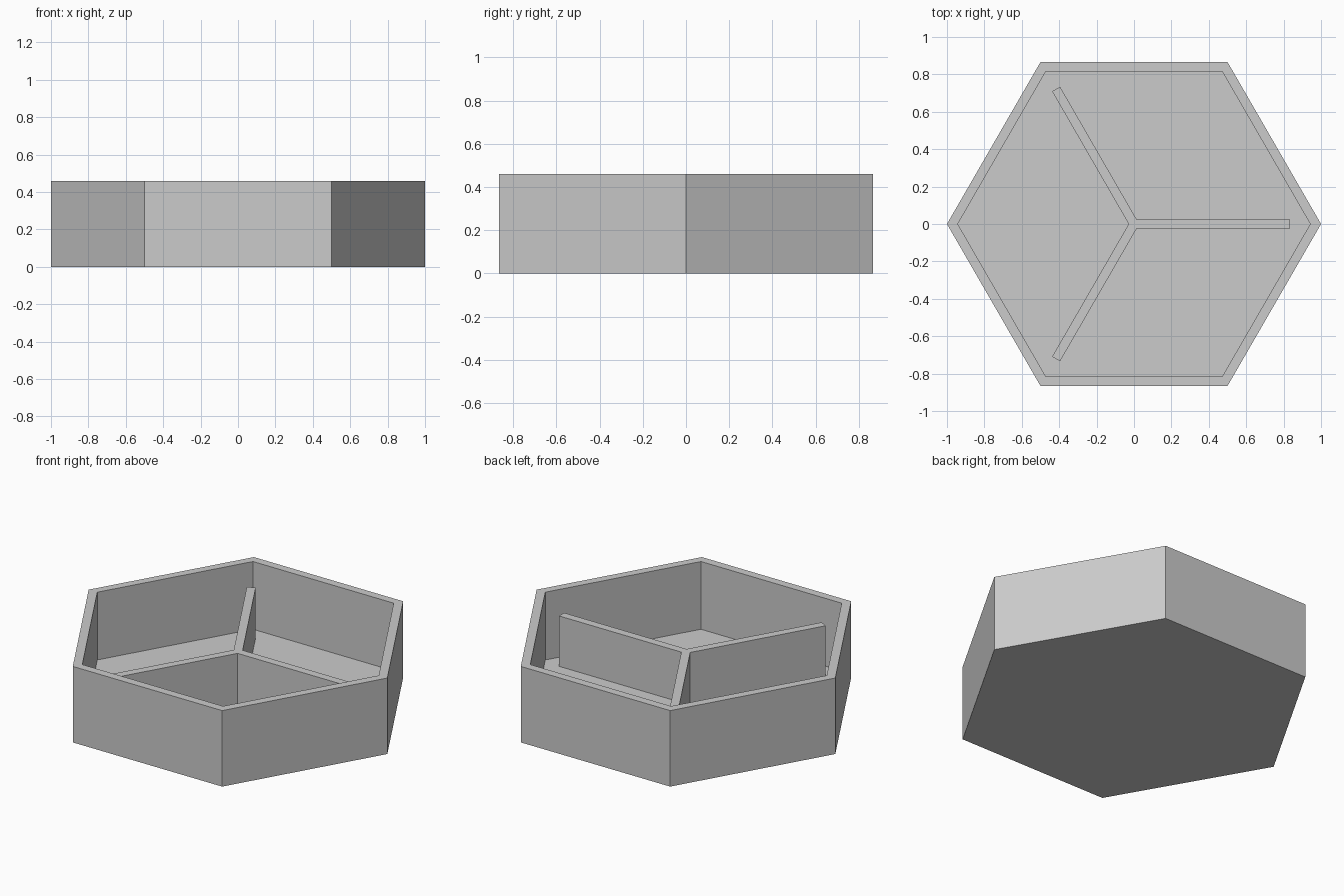
import bpy, bmesh, math

cube = bpy.data.objects.get("Cube")
if cube:
    bpy.data.objects.remove(cube, do_unlink=True)

HEIGHT, FLOOR, WALL = 0.46, 0.05, 0.05
DIVIDER_TOP, HALF_WIDTH, REACH = 0.355, 0.0245, 0.833

grey = bpy.data.materials.new("plain_grey")
grey.use_nodes = True
colour = (0.6, 0.6, 0.6, 1)
grey.diffuse_color = colour
grey.node_tree.nodes["Principled BSDF"].inputs["Base Color"].default_value = colour


def polar(radius, degrees):
    a = math.radians(degrees)
    return radius * math.cos(a), radius * math.sin(a)


def finish(name, bm):
    bmesh.ops.recalc_face_normals(bm, faces=bm.faces)
    mesh = bpy.data.meshes.new(name)
    bm.to_mesh(mesh)
    bm.free()
    mesh.materials.append(grey)
    obj = bpy.data.objects.new(name, mesh)
    bpy.context.collection.objects.link(obj)


def prism(bm, profile, bottom, top):
    """Extrude a flat outline upward and return its top face."""
    base = bm.faces.new([bm.verts.new((x, y, bottom)) for x, y in profile])
    made = bmesh.ops.extrude_face_region(bm, geom=[base], use_keep_orig=True)["geom"]
    verts = [g for g in made if isinstance(g, bmesh.types.BMVert)]
    bmesh.ops.translate(bm, verts=verts, vec=(0, 0, top - bottom))
    return next(g for g in made if isinstance(g, bmesh.types.BMFace))


# Hexagonal tray: inset the top for the rim, then sink the floor
bm = bmesh.new()
lid = prism(bm, [polar(1, 60 * i) for i in range(6)], 0, HEIGHT)
bm.normal_update()
bmesh.ops.inset_region(bm, faces=[lid], thickness=WALL, use_even_offset=True)
floor = bmesh.ops.extrude_discrete_faces(bm, faces=[lid])["faces"][0]
bmesh.ops.translate(bm, verts=floor.verts, vec=(0, 0, FLOOR - HEIGHT))
finish("hexagonal_tray", bm)

# Three-armed divider: one outline with square arm ends and shared inner corners
outline = []
end_radius = math.hypot(REACH, HALF_WIDTH)
end_angle = math.degrees(math.atan2(HALF_WIDTH, REACH))
corner_radius = HALF_WIDTH / math.sin(math.radians(60))
for arm in (0, 120, 240):
    outline += [polar(end_radius, arm - end_angle),
                polar(end_radius, arm + end_angle),
                polar(corner_radius, arm + 60)]
bm = bmesh.new()
prism(bm, outline, FLOOR, DIVIDER_TOP)
finish("three_way_divider", bm)
